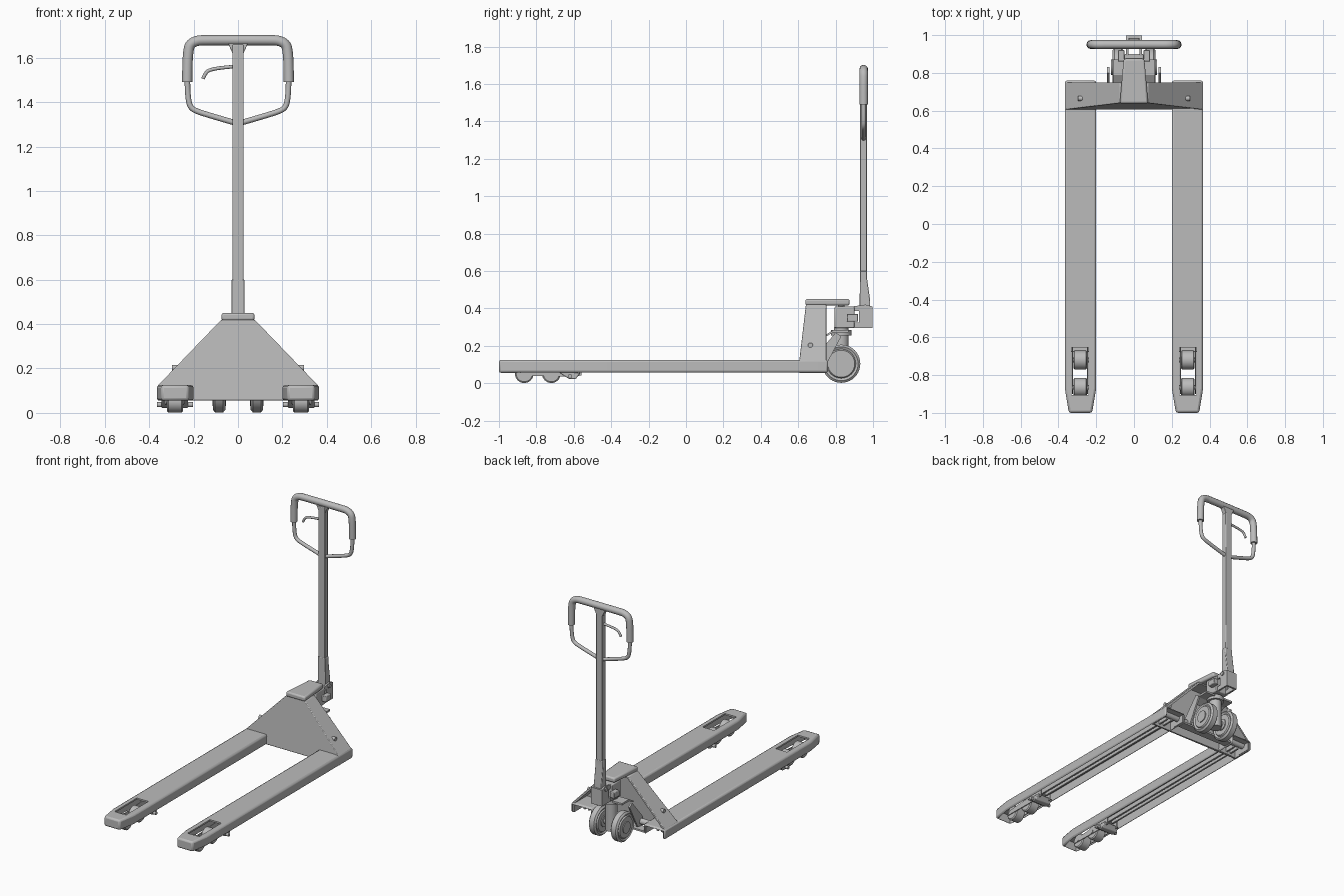
import bpy, bmesh, math
from mathutils import Vector

if "Cube" in bpy.data.objects:
    bpy.data.objects.remove(bpy.data.objects["Cube"])

grey = bpy.data.materials.new("plain_grey")
grey.use_nodes = True
COL = (0.5, 0.5, 0.5, 1)
grey.diffuse_color = COL
grey.node_tree.nodes["Principled BSDF"].inputs["Base Color"].default_value = COL


def link(name, data):
    ob = bpy.data.objects.new(name, data)
    bpy.context.collection.objects.link(ob)
    data.materials.append(grey)
    return ob


def smooth(ob):
    bpy.ops.object.select_all(action='DESELECT')
    bpy.context.view_layer.objects.active = ob
    ob.select_set(True)
    bpy.ops.object.shade_smooth_by_angle(angle=math.radians(35))


def loft(name, ring_a, ring_b, bevel=0, segments=2):
    """Solid between two matching rings of points."""
    bm = bmesh.new()
    a = [bm.verts.new(p) for p in ring_a]
    b = [bm.verts.new(p) for p in ring_b]
    bm.faces.new(a)
    bm.faces.new(b)
    for i in range(len(a)):
        j = (i + 1) % len(a)
        bm.faces.new((a[i], a[j], b[j], b[i]))
    bmesh.ops.recalc_face_normals(bm, faces=bm.faces)
    me = bpy.data.meshes.new(name)
    bm.to_mesh(me)
    bm.free()
    ob = link(name, me)
    if bevel:
        mod = ob.modifiers.new("bevel", 'BEVEL')
        mod.width, mod.segments = bevel, segments
        smooth(ob)
    return ob


def plan(name, pts, z0, z1, bevel=0):
    return loft(name, [(x, y, z0) for x, y in pts], [(x, y, z1) for x, y in pts], bevel)


def side(name, pts, x0, x1, bevel=0):
    return loft(name, [(x0, y, z) for y, z in pts], [(x1, y, z) for y, z in pts], bevel)


def box(name, x, y, z, bevel=0):
    return plan(name, [(x[0], y[0]), (x[1], y[0]), (x[1], y[1]), (x[0], y[1])], *z, bevel)


def spin(name, profile, centre, axis='X', steps=32):
    """Revolve (along, radius) points about an axis."""
    bm = bmesh.new()
    rings = []
    for h, r in profile:
        ring = []
        for i in range(steps):
            t = math.tau * i / steps
            c, s = r * math.cos(t), r * math.sin(t)
            p = (h, c, s) if axis == 'X' else (c, s, h)
            ring.append(bm.verts.new(Vector(p) + Vector(centre)))
        rings.append(ring)
    for a, b in zip(rings, rings[1:]):
        for i in range(steps):
            j = (i + 1) % steps
            bm.faces.new((a[i], a[j], b[j], b[i]))
    bm.faces.new(rings[0])
    bm.faces.new(rings[-1])
    bmesh.ops.recalc_face_normals(bm, faces=bm.faces)
    me = bpy.data.meshes.new(name)
    bm.to_mesh(me)
    bm.free()
    ob = link(name, me)
    smooth(ob)
    return ob


def rod(name, centre, length, r, axis='X'):
    return spin(name, [(-length / 2, r), (length / 2, r)], centre, axis, 24)


def tube(name, pts, r, y=0.95):
    cu = bpy.data.curves.new(name, 'CURVE')
    cu.dimensions = '3D'
    cu.bevel_depth, cu.bevel_resolution, cu.use_fill_caps = r, 4, True
    sp = cu.splines.new('NURBS')
    sp.points.add(len(pts) - 1)
    for p, (x, z) in zip(sp.points, pts):
        p.co = (x, y, z, 1)
    sp.order_u, sp.use_endpoint_u, sp.resolution_u = 3, True, 8
    return link(name, cu)


def cut(ob, cutter):
    cutter.hide_render = True
    cutter.hide_set(True)
    mod = ob.modifiers.new("cut", 'BOOLEAN')
    mod.operation, mod.object, mod.solver = 'DIFFERENCE', cutter, 'EXACT'


# Forks with load rollers, linkage and push rods
for s, tag in ((1, "left_"), (-1, "right_")):
    def mx(a, b):
        return (s * a, s * b)

    def outline(g, back):
        pts = [(.2 + g, back), (.2 + g, -.87), (.222 + g, -1 + g),
               (.345 - g, -1 + g), (.366 - g, -.87), (.366 - g, back)]
        return [(s * x, y) for x, y in pts]

    fork = plan(tag + "fork", outline(0, .76), .055, .125, .012)
    cut(fork, plan(tag + "fork_cavity_cutter", outline(.01, .9), -.1, .114))
    cut(fork, box(tag + "roller_window_cutter", mx(.24, .33), (-.905, -.655), (.05, .3)))
    for y, pos in ((-.865, "front_"), (-.72, "rear_")):
        spin(tag + pos + "load_roller",
             [(-.036, .02), (-.036, .043), (-.03, .05), (.03, .05), (.036, .043), (.036, .02)],
             (s * .284, y, .051))
        rod(tag + pos + "roller_axle", (s * .284, y, .051), .088, .012)
    for x in (.243, .322):
        side(tag + "roller_link", [(-.9, .04), (-.88, .068), (-.56, .09), (-.56, .04), (-.68, .036)],
             s * x, s * (x + .006))
    side(tag + "entry_lobe", [(-.68, .06), (-.65, .038), (-.625, .022), (-.59, .022), (-.565, .055)],
         s * .225, s * .345, .005)
    rod(tag + "link_pin", (s * .284, -.62, .037), .164, .011)
    for x in (.262, .296):
        box(tag + "push_rod", mx(x, x + .012), (-.58, .7), (.07, .1))
    rod(tag + "side_bolt", (s * .272, .665, .203), .05, .013)

# Hollow sloping body joining the forks
BACK = .75


def body_ring(g, drop, y_fn):
    half = [(.362 - g, .055 - drop), (.362 - g, .122 - g / 2), (.075 - g / 2, .42 - g)]
    pts = half + [(-x, z) for x, z in reversed(half)]
    return [(x, y_fn(z), z) for x, z in pts]


def front_y(z):
    return .605 + max(0, z - .12) * .12


body = loft("body_shell", body_ring(0, 0, front_y), body_ring(0, 0, lambda z: BACK), .004)
cut(body, loft("body_cavity_cutter", body_ring(.014, .1, lambda z: front_y(z) + .013),
               body_ring(.014, .1, lambda z: .9)))
plan("top_cap", [(-.075, .638), (.075, .638), (.055, .875), (-.055, .875)], .415, .45, .01)
rod("torsion_shaft", (0, .7, .105), .68, .02)
box("rear_cross_plate", (-.2, .2), (.69, .75), (.058, .07))
for s in (1, -1):
    side("rocker_arm", [(.68, .07), (.68, .13), (.8, .27), (.83, .25), (.74, .08)],
         s * .13, s * .142)
    for x in (.205, .345):
        side("shaft_lug", [(.66, .06), (.66, .12), (.75, .12), (.75, .06)], s * x, s * (x + .01))

# Pump, steering wheels and axle
rod("pump_column", (0, .83, .18), .24, .04, 'Z')
rod("pump_collar", (0, .83, .27), .03, .055, 'Z')
rod("pump_ram", (0, .83, .4), .06, .018, 'Z')
side("pump_shelf", [(.74, .255), (.79, .285), (.87, .285), (.87, .272), (.79, .272), (.74, .245)],
     -.11, .11)
rod("wheel_axle", (0, .83, .107), .24, .02)
for s in (1, -1):
    spin("steering_wheel",
         [(-.03, .04), (-.03, .072), (-.022, .078), (-.028, .09), (-.018, .102),
          (.018, .102), (.028, .09), (.022, .078), (.03, .072), (.03, .04)],
         (s * .085, .83, .104), 'X', 40)
    rod("wheel_hub", (s * .085, .83, .104), .072, .04)

# Handle bracket
box("pump_head", (-.05, .05), (.795, .9), (.295, .41), .006)
for s in (1, -1):
    box("head_ear", (s * .05, s * .085), (.86, .92), (.33, .37), .004)
    cheek = side("bracket_cheek", [(.89, .295), (.995, .295), (.995, .41), (.96, .42), (.89, .41)],
                 s * .03, s * .042)
    cut(cheek, box("cheek_slot_cutter", (s * .02, s * .06), (.902, .925), (.325, .385)))
box("bracket_back", (-.042, .042), (.985, .998), (.295, .41))
rod("handle_pivot", (0, .955, .4), .1, .014)
side("handle_socket", [(.928, .37), (.985, .37), (.985, .44), (.968, .56), (.968, .6), (.93, .6)],
     -.03, .03, .004)

# Handle pole, grips, lower loop and lever
box("handle_pole", (-.025, .025), (.931, .967), (.55, 1.66), .004)
loft("pole_gusset", [(x, y, 1.62) for x, y in ((-.025, .933), (.025, .933), (.025, .967), (-.025, .967))],
     [(x, y, 1.665) for x, y in ((-.045, .933), (.045, .933), (.045, .967), (-.045, .967))], .003)
half = [(0, 1.679), (.14, 1.679), (.185, 1.678), (.218, 1.66), (.225, 1.62), (.228, 1.57), (.229, 1.49)]
tube("handle_grip", [(-x, z) for x, z in reversed(half)] + half[1:], .023)
low = [(0, 1.303), (.12, 1.338), (.19, 1.36), (.212, 1.375), (.222, 1.4), (.228, 1.46), (.228, 1.52)]
tube("lower_loop", [(-x, z) for x, z in reversed(low)] + low, .0125)
tube("release_lever", [(-.02, 1.56), (-.08, 1.555), (-.125, 1.546), (-.145, 1.535), (-.158, 1.505)], .008)
